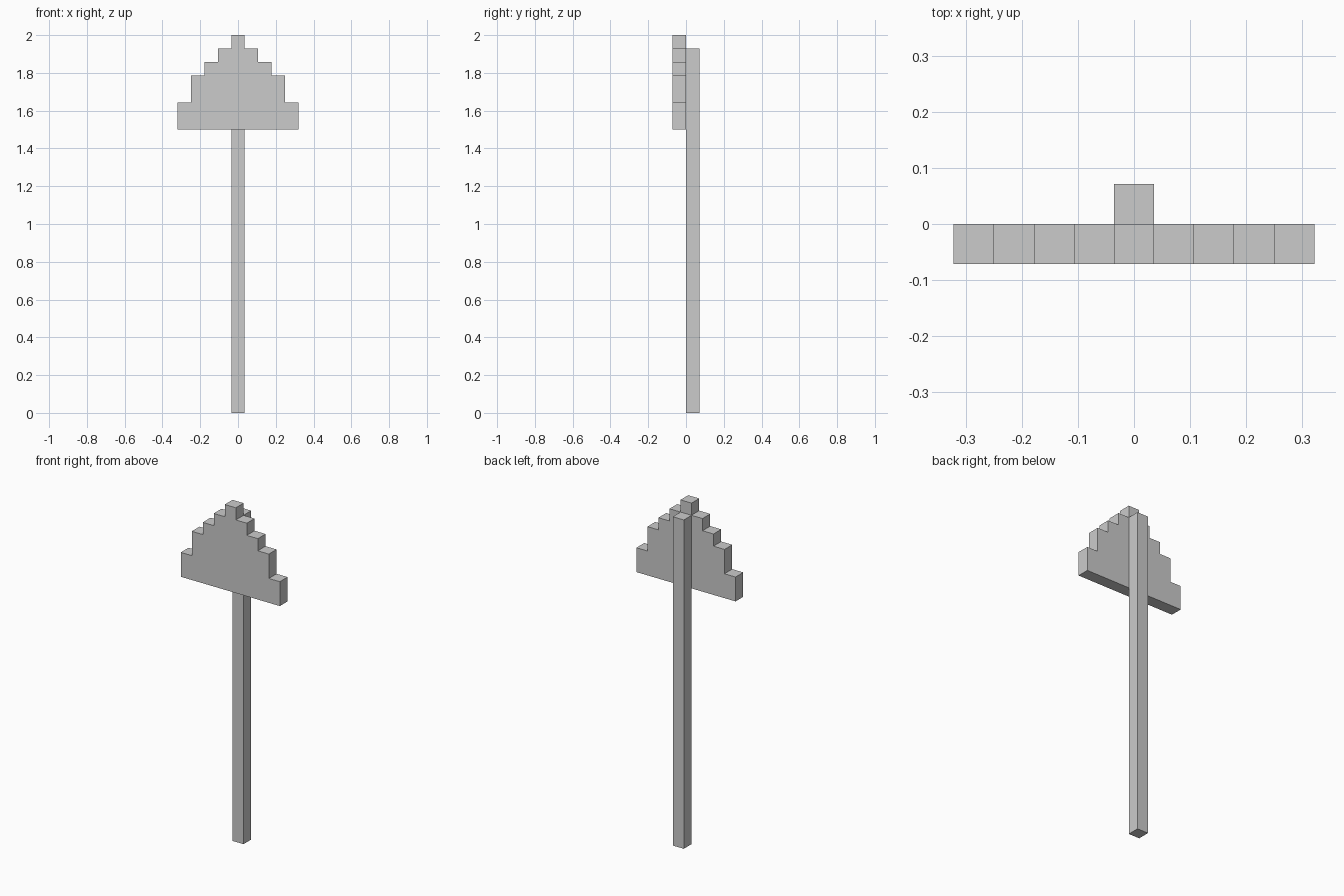
import bpy, bmesh

if "Cube" in bpy.data.objects:
    bpy.data.objects.remove(bpy.data.objects["Cube"])

U = 2 / 28  # one block of the model


def extrude_profile(name, points, y0, y1):
    """Closed x-z outline extruded along y."""
    bm = bmesh.new()
    face = bm.faces.new([bm.verts.new((x * U, y0 * U, z * U)) for x, z in points])
    ext = bmesh.ops.extrude_face_region(bm, geom=[face])
    moved = [g for g in ext["geom"] if isinstance(g, bmesh.types.BMVert)]
    bmesh.ops.translate(bm, verts=moved, vec=(0, (y1 - y0) * U, 0))
    bmesh.ops.recalc_face_normals(bm, faces=bm.faces)
    mesh = bpy.data.meshes.new(name)
    bm.to_mesh(mesh)
    bm.free()
    obj = bpy.data.objects.new(name, mesh)
    bpy.context.collection.objects.link(obj)
    return obj


# Square post behind the head
extrude_profile("post", [(-.5, 0), (.5, 0), (.5, 27), (-.5, 27)], 0, 1)

# Stepped head: (half width, bottom, top) of each tier
tiers = [(4.5, 21, 23), (3.5, 23, 25), (2.5, 25, 26), (1.5, 26, 27), (.5, 27, 28)]
right = [(w, z) for w, z0, z1 in tiers for z in (z0, z1)]
left = [(-w, z) for w, z in reversed(right)]
extrude_profile("stepped_head", right + left, -1, 0)
